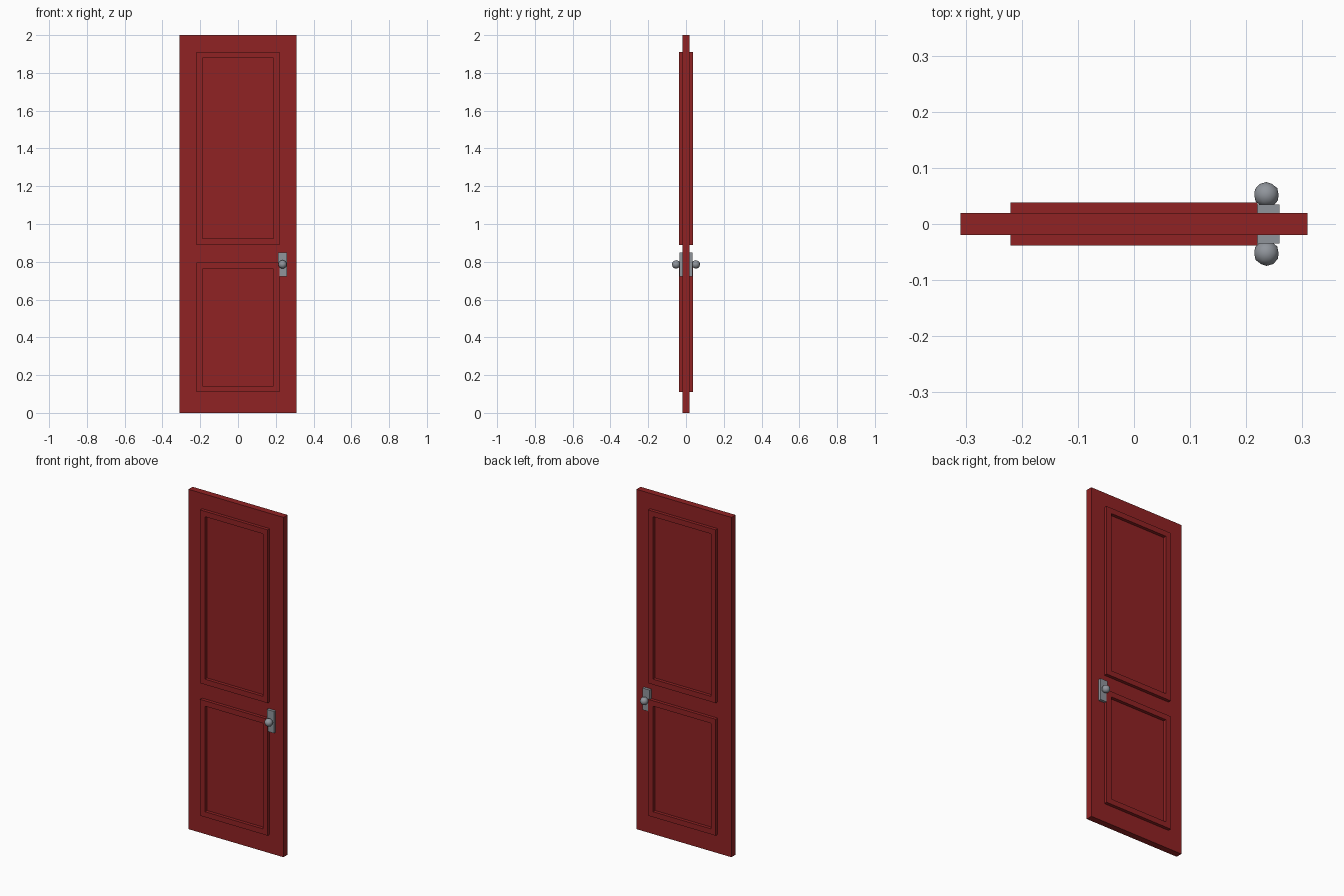
import bpy, bmesh
from mathutils import Matrix

if "Cube" in bpy.data.objects:
    bpy.data.objects.remove(bpy.data.objects["Cube"])


def material(name, rgb):
    m = bpy.data.materials.new(name)
    m.diffuse_color = (*rgb, 1)
    m.use_nodes = True
    m.node_tree.nodes["Principled BSDF"].inputs["Base Color"].default_value = m.diffuse_color
    return m


RED = material("red paint", (0.28, 0.016, 0.017))
METAL = material("grey metal", (0.28, 0.30, 0.33))


def finish(name, bm, mat):
    bmesh.ops.recalc_face_normals(bm, faces=bm.faces)
    me = bpy.data.meshes.new(name)
    bm.to_mesh(me)
    bm.free()
    me.materials.append(mat)
    ob = bpy.data.objects.new(name, me)
    bpy.context.collection.objects.link(ob)
    return ob


def box(name, x, y, z, mat):
    bm = bmesh.new()
    size = [b - a for a, b in (x, y, z)]
    mid = [(a + b) / 2 for a, b in (x, y, z)]
    bmesh.ops.create_cube(bm, size=1, matrix=Matrix.Translation(mid) @ Matrix.Diagonal((*size, 1)))
    return finish(name, bm, mat)


def frame(name, half, z0, z1, border, y0, y1):
    """Rectangular ring standing proud of the slab."""
    bm = bmesh.new()

    def loop(inset, y):
        w, a, b = half - inset, z0 + inset, z1 - inset
        return [bm.verts.new((px, y, pz)) for px, pz in ((-w, a), (w, a), (w, b), (-w, b))]

    loops = [loop(0, y0), loop(0, y1), loop(border, y1), loop(border, y0)]
    for k in range(4):
        p, q = loops[k], loops[(k + 1) % 4]
        for i in range(4):
            j = (i + 1) % 4
            bm.faces.new((p[i], p[j], q[j], q[i]))
    return finish(name, bm, RED)


# Door slab
box("door_slab", (-0.309, 0.309), (-0.0192, 0.0192), (0, 2), RED)

# Mouldings and door furniture on both faces
for side, s in (("front", -1), ("back", 1)):
    frame(f"upper_moulding_{side}", 0.22, 0.89, 1.91, 0.032, s * 0.0185, s * 0.038)
    frame(f"lower_moulding_{side}", 0.22, 0.11, 0.795, 0.032, s * 0.0185, s * 0.038)
    box(f"handle_plate_{side}", (0.212, 0.259), sorted((s * 0.018, s * 0.035)), (0.722, 0.85), METAL)

    # Round knob
    bm = bmesh.new()
    rot = Matrix.Rotation(1.5707963, 4, 'X')
    bmesh.ops.create_icosphere(bm, subdivisions=2, radius=0.0228,
                               matrix=Matrix.Translation((0.236, s * 0.052, 0.786)) @ rot)
    for f in bm.faces:
        f.smooth = True
    finish(f"knob_{side}", bm, METAL)
